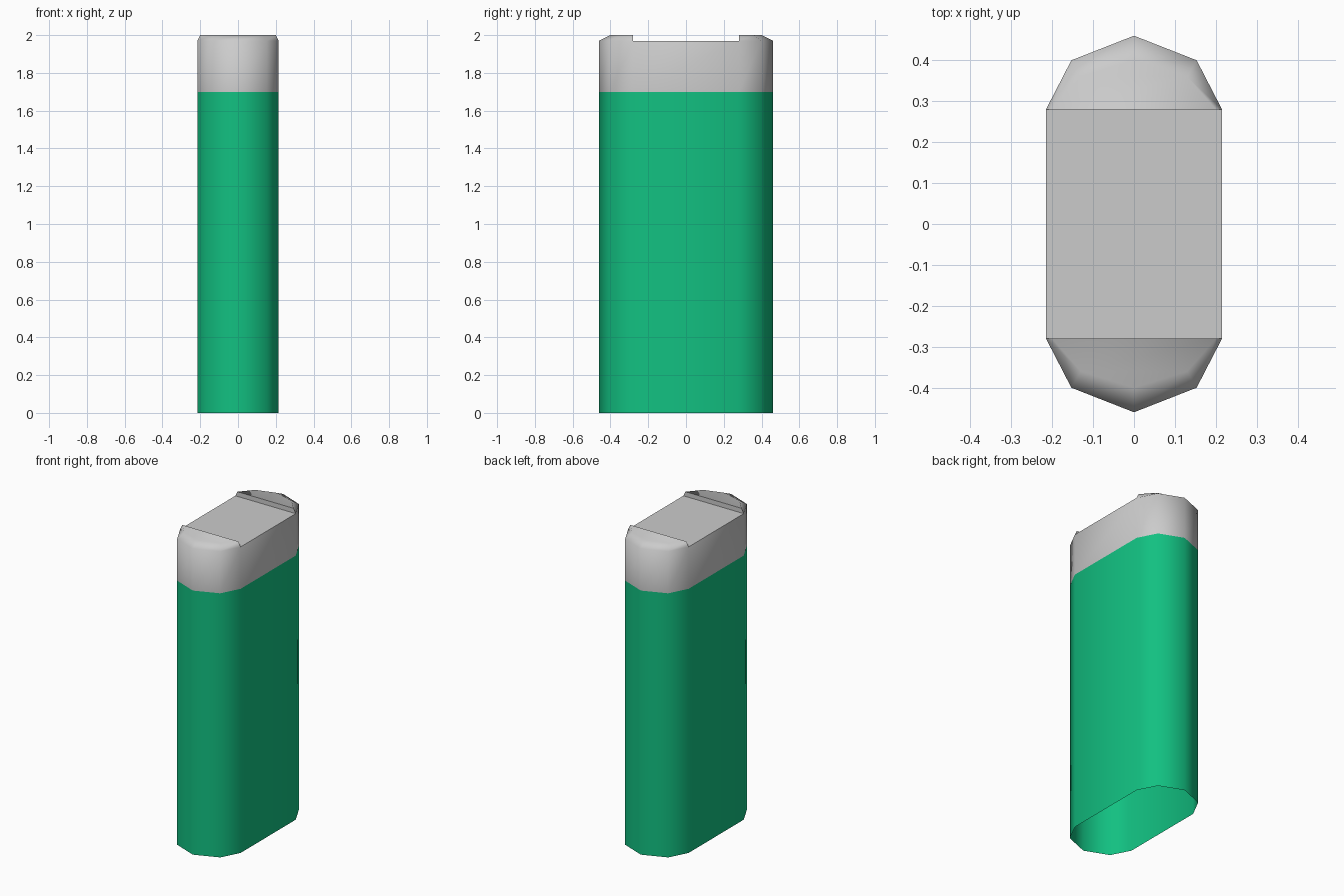
import bpy
import bmesh
import math

if "Cube" in bpy.data.objects:
    bpy.data.objects.remove(bpy.data.objects["Cube"], do_unlink=True)

SEAM, RIM, TOP = 1.70, 1.97, 2.0
# One end of the outline, from its right corner to its left corner
END = [(0.215, 0.28), (0.153, 0.40), (0, 0.46), (-0.153, 0.40), (-0.215, 0.28)]
CREST = [(0.2, 0.28), (0.13, 0.36), (0, 0.40), (-0.13, 0.36), (-0.2, 0.28)]


def material(name, colour, roughness):
    mat = bpy.data.materials.new(name)
    mat.use_nodes = True
    mat.diffuse_color = (*colour, 1)
    bsdf = mat.node_tree.nodes["Principled BSDF"]
    bsdf.inputs["Base Color"].default_value = (*colour, 1)
    bsdf.inputs["Roughness"].default_value = roughness
    return mat


def ring(bm, z):
    """Full outline: the back end followed by the same end turned around."""
    points = END + [(-x, -y) for x, y in END]
    return [bm.verts.new((x, y, z)) for x, y in points]


def bridge(bm, lower, upper, closed=True):
    n = len(lower)
    for i in range(n if closed else n - 1):
        j = (i + 1) % n
        bm.faces.new((lower[i], lower[j], upper[j], upper[i]))


def finish(bm, name, mat):
    mesh = bpy.data.meshes.new(name)
    bm.to_mesh(mesh)
    bm.free()
    obj = bpy.data.objects.new(name, mesh)
    bpy.context.collection.objects.link(obj)
    mesh.materials.append(mat)
    bpy.ops.object.select_all(action="DESELECT")
    obj.select_set(True)
    bpy.context.view_layer.objects.active = obj
    bpy.ops.object.shade_smooth_by_angle(angle=math.radians(62))
    return obj


green = material("green", (0.006, 0.53, 0.22), 0.5)
grey = material("light grey", (0.6, 0.6, 0.6), 0.5)

# Sleeve, open underneath
bm = bmesh.new()
bridge(bm, ring(bm, 0), ring(bm, SEAM))
finish(bm, "body_sleeve", green)

# Cap wall, recessed middle and two raised, chamfered ends
bm = bmesh.new()
rim = ring(bm, RIM)
bridge(bm, ring(bm, SEAM), rim)
bm.faces.new((rim[0], rim[4], rim[5], rim[9]))
for side, edge in ((1, rim[:5]), (-1, rim[5:])):
    crest = [bm.verts.new((side * x, side * y, TOP)) for x, y in CREST]
    bridge(bm, edge, crest, closed=False)
    bm.faces.new(crest)
    bm.faces.new((edge[0], crest[0], crest[-1], edge[-1]))
bmesh.ops.recalc_face_normals(bm, faces=bm.faces)
finish(bm, "cap", grey)
